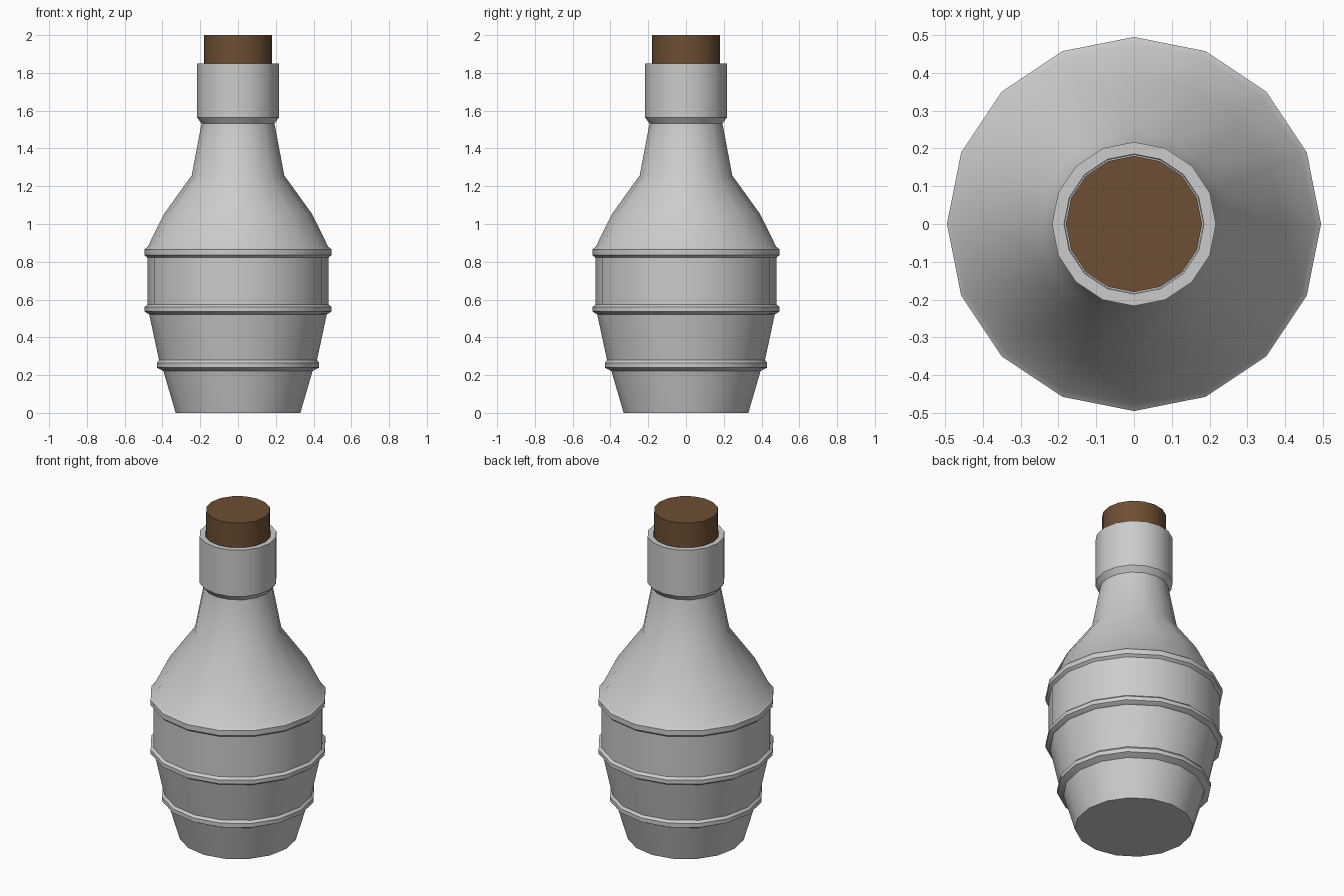
import bpy, bmesh, math

if "Cube" in bpy.data.objects:
    bpy.data.objects.remove(bpy.data.objects["Cube"])

SIDES = 16


def lathe(name, profile, color=None):
    """Spin an (r, z) profile, bottom centre to top centre, into a closed solid."""
    bm = bmesh.new()
    rings = []
    for r, z in profile:
        rings.append([bm.verts.new((r * math.cos(2 * math.pi * i / SIDES),
                                    r * math.sin(2 * math.pi * i / SIDES), z))
                      for i in range(SIDES)])
    for a, b in zip(rings, rings[1:]):
        for i in range(SIDES):
            j = (i + 1) % SIDES
            bm.faces.new((a[i], a[j], b[j], b[i]))
    bm.faces.new(rings[0][::-1])
    bm.faces.new(rings[-1])
    mesh = bpy.data.meshes.new(name)
    bm.to_mesh(mesh)
    bm.free()
    obj = bpy.data.objects.new(name, mesh)
    bpy.context.collection.objects.link(obj)
    if color:
        mat = bpy.data.materials.new(name + "_material")
        mat.diffuse_color = color
        mat.use_nodes = True
        mat.node_tree.nodes["Principled BSDF"].inputs["Base Color"].default_value = mat.diffuse_color
        mesh.materials.append(mat)
    bpy.ops.object.select_all(action='DESELECT')
    obj.select_set(True)
    bpy.context.view_layer.objects.active = obj
    bpy.ops.object.shade_smooth_by_angle(angle=math.radians(30))
    return obj


def band(r_low, r_out, r_high, z0, z1):
    """Raised rib with chamfered edges."""
    c = 0.013
    return [(r_low, z0), (r_out, z0 + c), (r_out, z1 - c), (r_high, z1)]


# Bottle: barrel body with three ribs, shoulder, neck and collar
lathe("bottle",
      [(0.33, 0.0), (0.395, 0.222)]
      + [(0.43, 0.24), (0.43, 0.265), (0.418, 0.279)]
      + [(0.47, 0.522)] + band(0.476, 0.495, 0.48, 0.524, 0.574)
      + band(0.48, 0.495, 0.478, 0.822, 0.879)
      + [(0.39, 1.056), (0.245, 1.257), (0.193, 1.533),
         (0.217, 1.565), (0.217, 1.85), (0.185, 1.85), (0.183, 1.72)])

# Cork stopper
lathe("cork", [(0.18, 1.721), (0.18, 2.0)], (0.155, 0.078, 0.034, 1))
